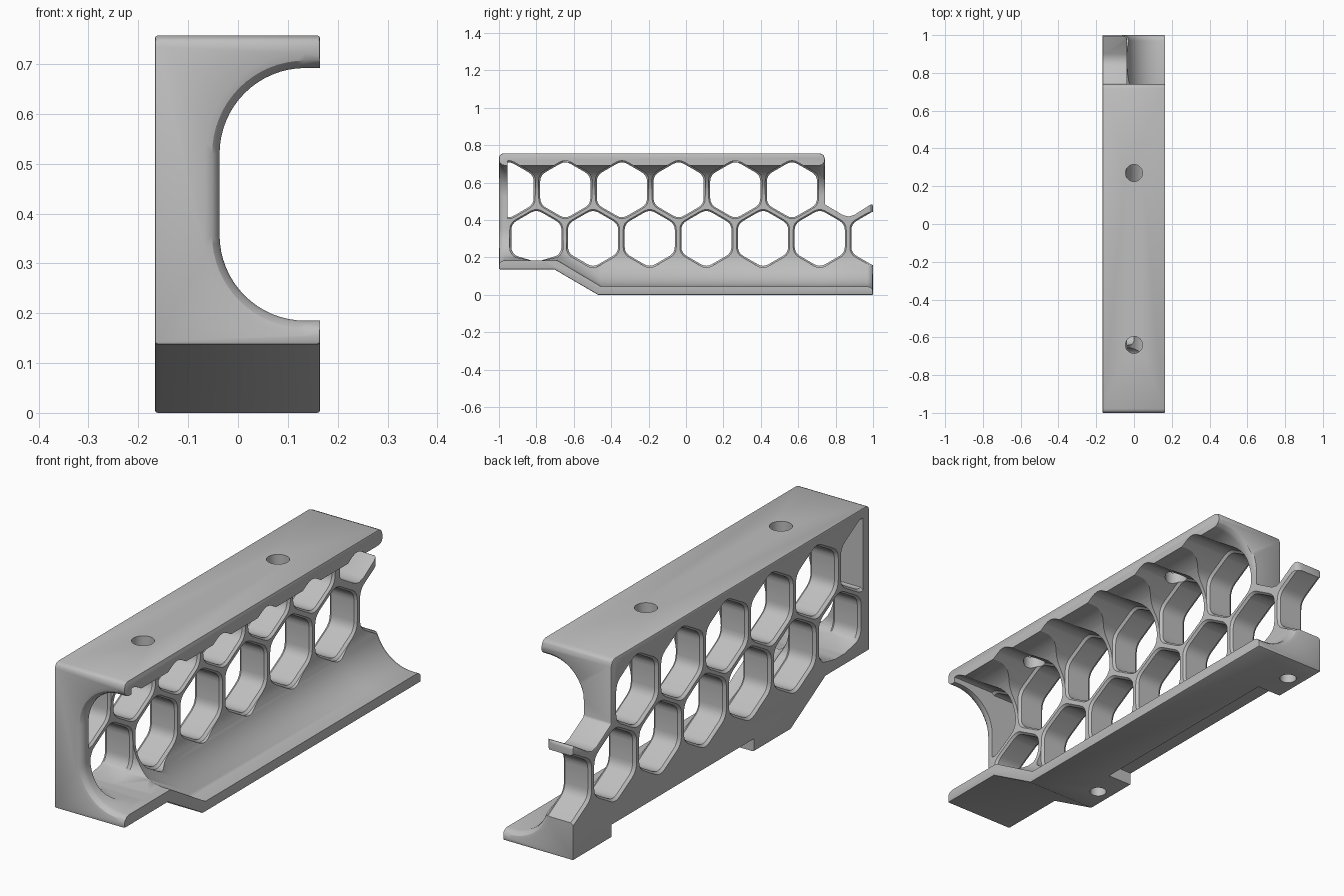
import bpy, bmesh
from math import sin, cos, pi, radians
from mathutils import Vector

if "Cube" in bpy.data.objects:
    bpy.data.objects.remove(bpy.data.objects["Cube"])

grey = bpy.data.materials.new("plain_grey")
grey.use_nodes = True
grey.diffuse_color = (0.52, 0.52, 0.52, 1)
grey.node_tree.nodes["Principled BSDF"].inputs["Base Color"].default_value = (0.52, 0.52, 0.52, 1)


def loft(bm, rings):
    """Skin a closed solid through rings of equal length."""
    vs = [[bm.verts.new(p) for p in ring] for ring in rings]
    n = len(vs[0])
    for a, b in zip(vs, vs[1:]):
        for i in range(n):
            j = (i + 1) % n
            bm.faces.new((a[i], a[j], b[j], b[i]))
    bm.faces.new(vs[0])
    bm.faces.new(vs[-1])


def make(name, solids):
    bm = bmesh.new()
    for rings in solids:
        loft(bm, rings)
    bmesh.ops.recalc_face_normals(bm, faces=bm.faces)
    mesh = bpy.data.meshes.new(name)
    bm.to_mesh(mesh)
    bm.free()
    obj = bpy.data.objects.new(name, mesh)
    bpy.context.collection.objects.link(obj)
    mesh.materials.append(grey)
    return obj


def apply(obj, mod):
    bpy.context.view_layer.objects.active = obj
    bpy.ops.object.modifier_apply(modifier=mod.name)


def cut(obj, cutter):
    cutter.hide_render = True
    mod = obj.modifiers.new("cut", 'BOOLEAN')
    mod.operation = 'DIFFERENCE'
    mod.solver = 'EXACT'
    mod.object = cutter
    apply(obj, mod)
    bpy.data.objects.remove(cutter)


# Side outline of the block (y, z), with sloped foot and cut-away rear top
outline = [(-1, .137), (-.705, .137), (-.47, 0), (1, 0), (1, .478), (.992, .486),
           (.9, .428), (.87, .419), (.84, .426), (.742, .484), (.742, .73), (.735, .749),
           (.716, .757), (-.978, .757), (-.994, .75), (-1, .735)]
body = make("bracket_body", [[[(x, y, z) for y, z in outline] for x in (-.167, .165)]])
bevel = body.modifiers.new("bevel", 'BEVEL')
bevel.width = .006
bevel.segments = 2
bevel.limit_method = 'ANGLE'
bevel.angle_limit = radians(40)
apply(body, bevel)


# Rounded channel, open towards +x, with flared ends and a floor that drops
def channel_ring(y, grow, drop, lift):
    r = .172 + grow
    cx, steps = .135, 16
    top = [(cx - r * sin(pi / 2 * i / steps), y, .52 + lift + r * cos(pi / 2 * i / steps))
           for i in range(steps + 1)]
    low = [(cx - r * cos(pi / 2 * i / steps), y, .357 - drop - r * sin(pi / 2 * i / steps))
           for i in range(steps + 1)]
    return ([(.4, y, top[0][2])] + top + low + [(.4, y, low[-1][2])])


flare = [(.03 * (1 - sin(a)), .03 * (1 - cos(a))) for a in (0, pi / 6, pi / 3, pi / 2)]
rings = [channel_ring(-1.05, .03, 0, 0)]
rings += [channel_ring(-1 + d, g, 0, 0) for g, d in flare]
rings += [channel_ring(-.69, 0, 0, 0), channel_ring(-.455, 0, .14, 0)]
rings += [channel_ring(.742 - d, 0, .14, g) for g, d in reversed(flare)]
rings += [channel_ring(1 - d, g, .14, .03) for g, d in reversed(flare)]
rings.append(channel_ring(1.05, .03, .14, .03))
cut(body, make("channel_cutter", [rings]))


# Honeycomb openings with rounded corners and eased rims
def hexagon(cy, cz, size, ymin, zmin):
    corners = [Vector((sin(pi / 3 * k), cos(pi / 3 * k))) * size for k in range(6)]
    pts = []
    for k, c in enumerate(corners):
        a = c.lerp(corners[k - 1], .22)
        b = c.lerp(corners[(k + 1) % 6], .22)
        for t in (0, .25, .5, .75, 1):
            p = a.lerp(c, t).lerp(c.lerp(b, t), t)
            pts.append((max(cy + p.x, ymin), max(cz + p.y, zmin)))
    return pts


def hex_cutter(cy, cz, ymin=-9, zmin=-9):
    side = ((-.3, .165), (-.167, .165), (-.155, .155), (-.047, .155), (-.036, .165), (.3, .165))
    return [[(x, y, z) for y, z in hexagon(cy, cz, s, ymin, zmin)] for x, s in side]


pitch = .303
cells = [hex_cutter(-.8 + pitch * i, .302, zmin=.185 if i == 0 else -9) for i in range(7)]
cells += [hex_cutter(-.9485 + pitch * i, .562, ymin=-.955) for i in range(6)]
cut(body, make("honeycomb_cutter", cells))


# Vertical screw holes: two through the top flange, two blind ones below
def hole(x, y, z0, z1, r):
    return [[(x + r * cos(pi * k / 16), y + r * sin(pi * k / 16), z) for k in range(32)]
            for z in (z0, z1)]


cut(body, make("hole_cutter", [hole(0, .27, .56, .9, .045), hole(0, -.64, .56, .9, .045),
                               hole(-.1, .87, -.1, .12, .034), hole(-.1, -.35, -.1, .12, .034)]))

# Long recess under the wall
recess = [[(x, y, z) for x, z in ((-.3, -.1), (-.05, -.1), (-.05, .055), (-.3, .055))]
          for y in (-.22, .74)]
cut(body, make("recess_cutter", [recess]))

# Smooth rounded surfaces, keep edges sharp
bpy.ops.object.select_all(action='DESELECT')
body.select_set(True)
bpy.context.view_layer.objects.active = body
bpy.ops.object.shade_smooth_by_angle(angle=radians(30))
